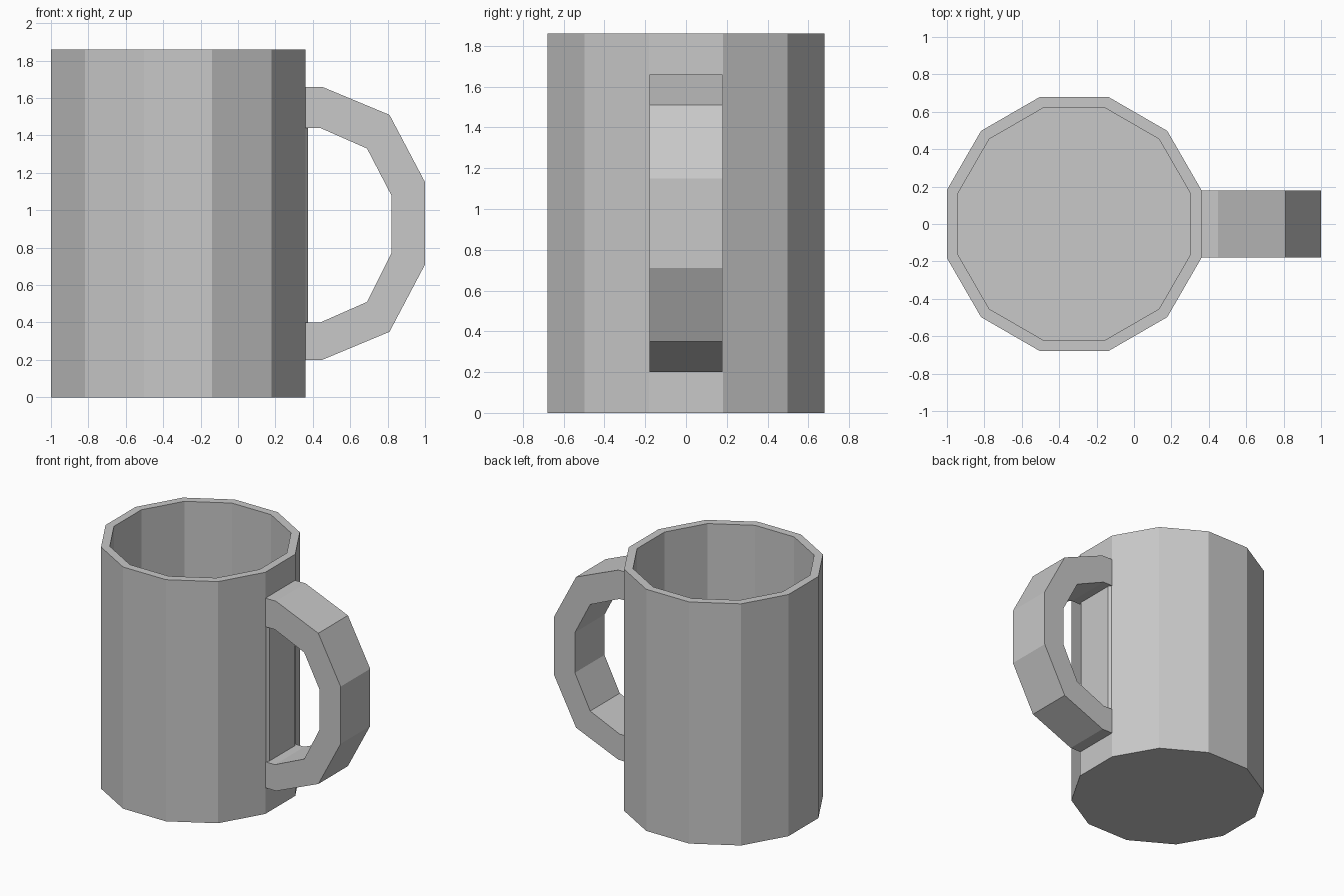
import bpy, bmesh
from math import cos, sin, pi, radians

cube = bpy.data.objects.get("Cube")
if cube:
    bpy.data.objects.remove(cube)

CX, SIDES, HEIGHT, FLOOR = -0.32, 12, 1.86, 0.06
APOTHEM, WALL = 0.68, 0.06

grey = bpy.data.materials.new("plain_grey")
grey.use_nodes = True
colour = (0.58, 0.58, 0.58, 1)
grey.diffuse_color = colour
grey.node_tree.nodes["Principled BSDF"].inputs["Base Color"].default_value = colour


def finish(name, bm):
    bmesh.ops.recalc_face_normals(bm, faces=bm.faces)
    mesh = bpy.data.meshes.new(name)
    bm.to_mesh(mesh)
    bm.free()
    mesh.materials.append(grey)
    obj = bpy.data.objects.new(name, mesh)
    bpy.context.collection.objects.link(obj)
    return obj


def ring(bm, apothem, z):
    r = apothem / cos(pi / SIDES)
    angles = [radians(15) + 2 * pi * i / SIDES for i in range(SIDES)]
    return [bm.verts.new((CX + r * cos(a), r * sin(a), z)) for a in angles]


def bridge(bm, a, b):
    for i in range(len(a)):
        j = (i + 1) % len(a)
        bm.faces.new((a[i], a[j], b[j], b[i]))


# Hollow twelve-sided cup
bm = bmesh.new()
inner = APOTHEM - WALL
rings = [ring(bm, APOTHEM, 0), ring(bm, APOTHEM, HEIGHT),
         ring(bm, inner, HEIGHT), ring(bm, inner, FLOOR)]
for low, high in zip(rings, rings[1:]):
    bridge(bm, low, high)
bm.faces.new(rings[0])
bm.faces.new(rings[-1])
finish("cup", bm)

# Angular handle: matching outer and inner outlines, given thickness across y
outer = [(0.35, 1.66), (0.45, 1.66), (0.81, 1.51), (1, 1.15),
         (1, 0.71), (0.81, 0.35), (0.45, 0.2), (0.35, 0.2)]
inside = [(0.35, 1.44), (0.44, 1.44), (0.69, 1.33), (0.82, 1.08),
          (0.82, 0.77), (0.69, 0.51), (0.44, 0.4), (0.35, 0.4)]
bm = bmesh.new()
sections = []
for (ox, oz), (ix, iz) in zip(outer, inside):
    corners = [(ox, -0.18, oz), (ox, 0.18, oz), (ix, 0.18, iz), (ix, -0.18, iz)]
    sections.append([bm.verts.new(c) for c in corners])
for a, b in zip(sections, sections[1:]):
    bridge(bm, a, b)
bm.faces.new(sections[0])
bm.faces.new(sections[-1])
finish("handle", bm)

# Slightly raised wall strip between the handle ends
bm = bmesh.new()
outline = [(0.35, -0.187), (0.375, -0.155), (0.375, 0.155), (0.35, 0.187)]
base, top = [[bm.verts.new((x, y, z)) for x, y in outline] for z in (0.4, 1.44)]
bridge(bm, base, top)
bm.faces.new(base)
bm.faces.new(top)
finish("wall_strip", bm)
